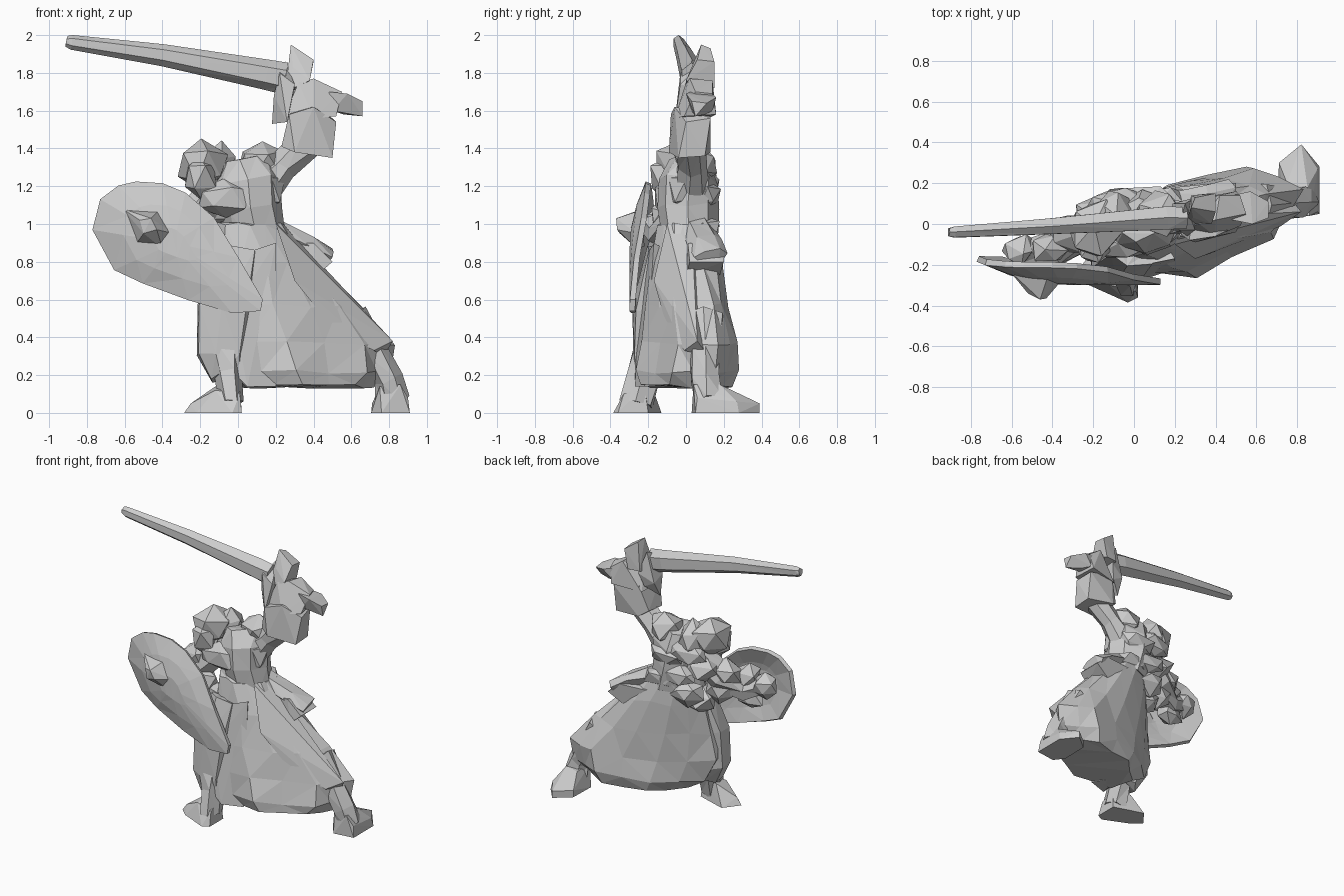
import bpy, bmesh, math, random
from mathutils import Vector, Euler

random.seed(4)


def finish(name, bm):
    bmesh.ops.recalc_face_normals(bm, faces=bm.faces)
    me = bpy.data.meshes.new(name)
    bm.to_mesh(me)
    bm.free()
    ob = bpy.data.objects.new(name, me)
    bpy.context.collection.objects.link(ob)
    return ob


def jitter(v, j):
    return v + Vector([random.uniform(-j, j) for _ in range(3)])


def hull(name, pts):
    """Chipped solid around a few corner points."""
    bm = bmesh.new()
    for p in pts:
        bm.verts.new(p)
    res = bmesh.ops.convex_hull(bm, input=bm.verts)
    loose = [v for v in bm.verts if not v.link_faces]
    bmesh.ops.delete(bm, geom=loose, context='VERTS')
    return finish(name, bm)


def blob(name, c, r, rot=(0, 0, 0), j=0.018):
    """Rough faceted lump."""
    bm = bmesh.new()
    bmesh.ops.create_icosphere(bm, subdivisions=1, radius=1.06)
    m = Euler([math.radians(a) for a in rot]).to_matrix()
    for v in bm.verts:
        v.co = jitter(m @ Vector([v.co[i] * r[i] for i in range(3)]) + Vector(c), j)
    return finish(name, bm)


def loft(name, rings, sides=7, u=(1, 0, 0), normal=None, j=0.012, pleat=0.0):
    """Skin through elliptical rings (x, y, z, radius_u, radius_v)."""
    bm = bmesh.new()
    loops = []
    ctr = [Vector(r[:3]) for r in rings]
    for i, r in enumerate(rings):
        t = Vector(normal) if normal else ctr[min(i + 1, len(ctr) - 1)] - ctr[max(i - 1, 0)]
        t.normalize()
        a = Vector(u)
        a = (a - t * a.dot(t)).normalized()
        b = t.cross(a)
        loop = []
        for k in range(sides):
            th = 2 * math.pi * k / sides
            s = 1 - pleat * (k % 2) * i / len(rings)
            loop.append(bm.verts.new(jitter(
                ctr[i] + a * (r[3] * s * math.cos(th)) + b * (r[4] * s * math.sin(th)), j)))
        loops.append(loop)
    for p, q in zip(loops, loops[1:]):
        for k in range(sides):
            n = (k + 1) % sides
            bm.faces.new((p[k], p[n], q[n], q[k]))
    bm.faces.new(loops[0])
    bm.faces.new(loops[-1])
    bmesh.ops.triangulate(bm, faces=bm.faces)
    return finish(name, bm)


# Flared robe, turned to follow the lunge
c, s = math.cos(math.radians(18)), math.sin(math.radians(18))
loft("robe_skirt", [(.07, 0, 1.0, .19, .14), (.15, 0, .8, .29, .17), (.23, 0, .57, .44, .19),
                    (.30, 0, .37, .55, .21), (.33, .0, .22, .49, .24), (.35, 0, .14, .38, .22)],
     sides=14, u=(c, s, 0), normal=(0, 0, -1), pleat=.13)
loft("front_thigh_cloth", [(.0, -.1, .85, .13, .12), (-.06, -.16, .55, .16, .12),
                           (-.09, -.17, .3, .14, .12), (-.06, -.19, .2, .1, .09)])
hull("front_cloth_fold", [(.05, -.2, .85), (.2, -.17, .9), (.2, -.22, .14), (.05, -.27, .14),
                          (-.01, -.27, .2), (-.03, -.25, .55), (.1, -.05, .14), (.1, 0, .8)])
hull("trailing_cloth_fold", [(.2, -.1, 1.0), (.26, .03, .98), (.5, .02, .7), (.82, .06, .38),
                             (.77, .12, .3), (.72, -.01, .33), (.5, -.1, .45), (.3, -.17, .7)])

# Boots and lower legs
loft("front_shin", [(-.08, -.17, .4, .1, .1), (-.05, -.22, .2, .08, .09), (-.04, -.26, .05, .07, .1)], sides=6)
hull("front_boot", [(-.285, -.24, 0), (-.2, -.13, 0), (.02, -.2, 0), (.02, -.36, 0), (-.03, -.385, 0),
                    (-.22, -.3, 0), (-.25, -.24, .05), (-.12, -.18, .14), (.01, -.22, .14),
                    (.01, -.33, .1), (-.12, -.3, .12)])
loft("back_shin", [(.6, .1, .5, .1, .1), (.72, .1, .32, .08, .08), (.79, .1, .18, .075, .08),
                   (.82, .12, .06, .085, .08)], sides=6)
hull("back_boot", [(.705, .1, 0), (.76, .03, 0), (.91, .05, 0), (.91, .28, 0), (.82, .39, 0), (.71, .3, 0),
                   (.9, .06, .08), (.9, .27, .06), (.82, .39, .05), (.71, .3, .05), (.75, .2, .14),
                   (.85, .18, .15), (.75, .05, .14), (.86, .04, .15)])

# Torso with bulky layered clothing
loft("torso", [(.1, .02, .9, .16, .14), (.07, .01, 1.08, .17, .16), (.05, .01, 1.22, .19, .15),
               (.02, .02, 1.34, .12, .1)], sides=8)
for i, (p, r) in enumerate([((.13, .05, 1.32), (.12, .11, .11)), ((.15, .0, 1.18), (.09, .12, .1)),
                            ((-.08, .09, 1.2), (.14, .08, .09)), ((.08, .12, 1.15), (.14, .07, .08)),
                            ((-.02, .12, 1.03), (.15, .07, .08)), ((.12, .1, .97), (.15, .09, .08)),
                            ((-.16, .02, 1.08), (.14, .11, .1)), ((-.06, .07, .9), (.13, .09, .09))]):
    blob("clothing_lump_%d" % i, p, r)

# Hooded head
blob("hood", (-.18, -.02, 1.31), (.13, .14, .14))
blob("hood_back", (-.1, .05, 1.3), (.11, .11, .12))
blob("face", (-.2, -.1, 1.24), (.09, .09, .12))
blob("collar", (-.08, -.1, 1.14), (.14, .08, .09))

# Hip pouch and belt roll
loft("hip_roll", [(.18, .06, .98, .09, .07), (.36, .1, .9, .1, .06), (.48, .13, .83, .08, .05)],
     sides=6, u=(0, 1, 0))
hull("hip_pouch", [(.2, .02, .9), (.42, 0, .73), (.39, .18, .73), (.5, .02, .8), (.5, .2, .8),
                   (.2, .18, .88), (.4, .01, .9), (.4, .2, .88)])

# Raised arm
loft("upper_arm", [(.14, .03, 1.2, .1, .1), (.24, .03, 1.31, .07, .08), (.36, .02, 1.42, .08, .09)],
     sides=7, u=(0, 1, 0))
hull("forearm_sleeve", [(.23, -.05, 1.41), (.3, -.09, 1.38), (.5, -.04, 1.35), (.5, .1, 1.36), (.3, .13, 1.38),
                        (.24, .09, 1.42), (.52, .0, 1.54), (.5, .13, 1.56), (.27, -.08, 1.58),
                        (.3, .12, 1.6), (.4, -.06, 1.62)])
hull("sword_hand", [(.25, -.02, 1.58), (.28, .12, 1.56), (.4, -.06, 1.56), (.5, .16, 1.58), (.52, -.01, 1.57),
                    (.32, .0, 1.75), (.4, .02, 1.77), (.42, .14, 1.76), (.55, .05, 1.7), (.52, .14, 1.69)])

# Sword: pommel, guard, blade
hull("pommel", [(.48, .02, 1.7), (.48, .14, 1.69), (.5, .03, 1.6), (.5, .14, 1.6), (.58, -.0, 1.69),
                (.57, .16, 1.67), (.66, .03, 1.65), (.66, .11, 1.64), (.66, .05, 1.57), (.56, .1, 1.58)])
hull("guard_upper", [(.28, .08, 1.95), (.3, .13, 1.93), (.4, .06, 1.87), (.4, .15, 1.86), (.29, .03, 1.83),
                     (.38, .0, 1.76), (.25, .0, 1.7), (.28, .14, 1.72), (.37, .15, 1.72)])
hull("guard_lower", [(.19, .0, 1.68), (.19, .1, 1.64), (.22, -.03, 1.8), (.25, .1, 1.86), (.18, .04, 1.53),
                     (.26, -.06, 1.54), (.3, -.03, 1.74), (.3, .13, 1.7), (.27, .1, 1.6)])
loft("blade", [(.25, .03, 1.77, .085, .06), (.15, .03, 1.79, .08, .065), (-.4, -.01, 1.895, .058, .045),
               (-.88, -.04, 1.962, .038, .03), (-.908, -.04, 1.967, .028, .022)],
     sides=6, u=(0, 0, 1), j=.002)

# Kite shield: bowed plate with boss
outline = [(-.765, .97), (-.725, 1.13), (-.63, 1.2), (-.54, 1.22), (-.4, 1.21), (-.28, 1.16), (-.13, 1.03),
           (.0, .82), (.13, .6), (.12, .54), (-.03, .53), (-.26, .6), (-.5, .69), (-.65, .76)]


def shield_y(x, z):
    along = min(0, .795 * (x + .3) - .606 * (z - .86))
    across = .606 * (x + .3) + .795 * (z - .86)
    return -.285 + 1.1 * across ** 2 + .38 * along ** 2


bm = bmesh.new()
rows = []
for f in (1, .62, .25):
    row = []
    for x, z in outline:
        x, z = -.34 + (x + .34) * f, .9 + (z - .9) * f
        row.append(bm.verts.new((x, shield_y(x, z), z)))
    rows.append(row)
n = len(outline)
for p, q in zip(rows, rows[1:]):
    for k in range(n):
        bm.faces.new((p[k], p[(k + 1) % n], q[(k + 1) % n], q[k]))
bm.faces.new(rows[-1])
bmesh.ops.triangulate(bm, faces=bm.faces)
shield = finish("shield", bm)
mod = shield.modifiers.new("thickness", 'SOLIDIFY')
mod.thickness = .03
mod.offset = 0
hull("shield_boss", [(-.61, -.23, 1.08), (-.55, -.22, .88), (-.4, -.26, .87), (-.34, -.26, .95), (-.42, -.25, 1.07),
                     (-.52, -.34, 1.02), (-.46, -.37, 1.03), (-.43, -.365, .97), (-.5, -.35, .95)])

# Shield arm, padded in lumps behind the plate
loft("shield_arm", [(-.1, .0, 1.18, .1, .1), (-.26, -.04, 1.02, .1, .1), (-.4, -.12, .95, .09, .08),
                    (-.52, -.16, 1.0, .08, .07)], sides=7, u=(0, 1, 0))
for i, (p, r) in enumerate([((-.3, -.05, 1.06), (.11, .1, .09)), ((-.25, -.06, .92), (.12, .1, .09)),
                            ((-.42, -.12, 1.04), (.1, .08, .08)), ((-.43, -.13, .9), (.1, .07, .08)),
                            ((-.56, -.13, 1.0), (.08, .07, .09)), ((-.1, -.04, .82), (.12, .11, .1))]):
    blob("arm_padding_%d" % i, p, r)
